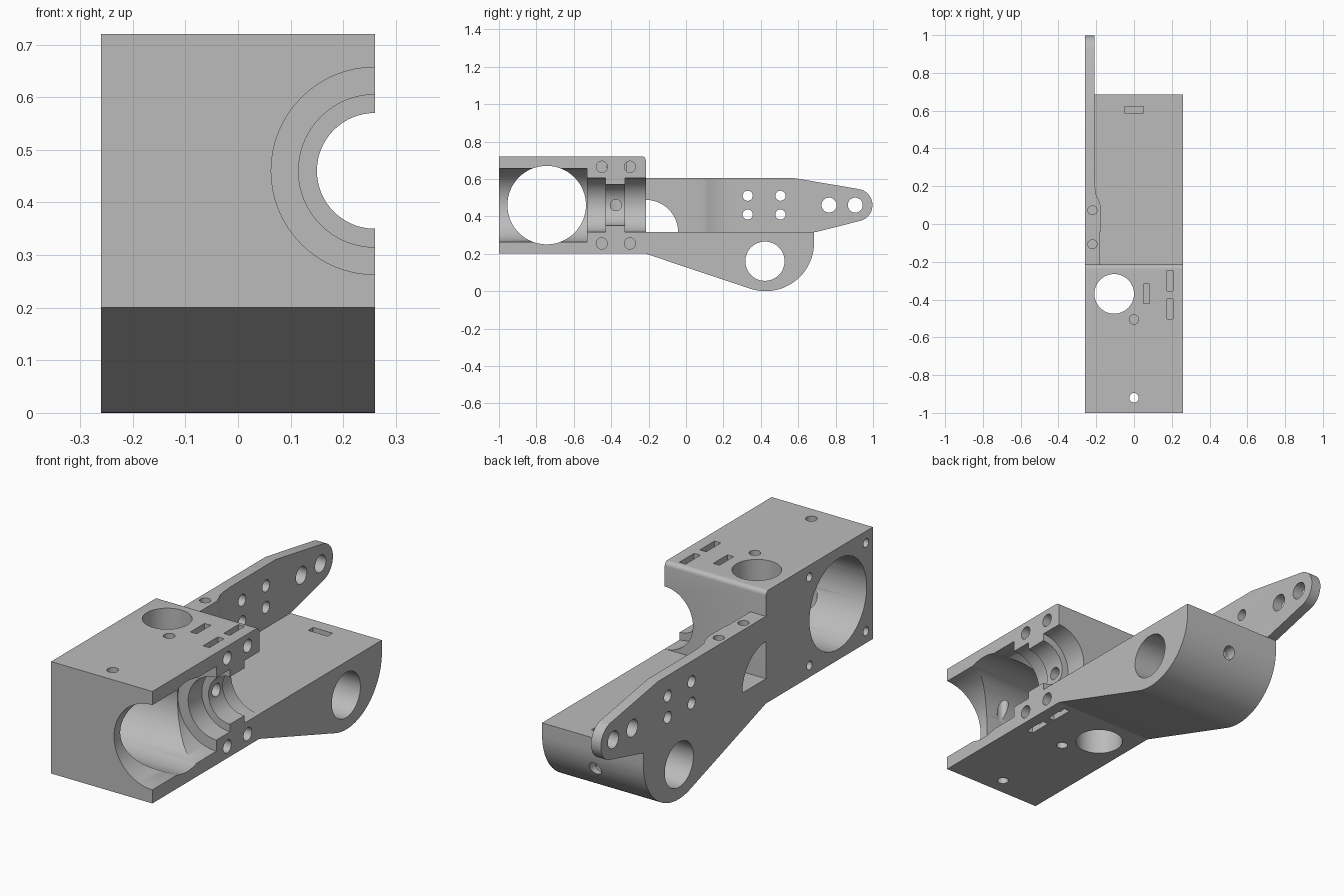
import bpy, bmesh, math
from mathutils import Matrix, Vector

cube = bpy.data.objects.get("Cube")
if cube:
    bpy.data.objects.remove(cube, do_unlink=True)

grey = bpy.data.materials.new("plain grey")
grey.use_nodes = True
colour = (0.5, 0.5, 0.5, 1)
grey.diffuse_color = colour
grey.node_tree.nodes["Principled BSDF"].inputs["Base Color"].default_value = colour

W = 0.26            # half width
AXIS_Z = 0.46       # height of the bore axis
DECK = 0.315        # top of the rear body
STEP = -0.215       # rear face of the housing


def add_object(name, bm):
    bmesh.ops.recalc_face_normals(bm, faces=bm.faces)
    mesh = bpy.data.meshes.new(name)
    bm.to_mesh(mesh)
    bm.free()
    mesh.materials.append(grey)
    obj = bpy.data.objects.new(name, mesh)
    bpy.context.collection.objects.link(obj)
    return obj


def prism(name, outline, offset):
    """Extrude a flat outline of 3D points by an offset."""
    bm = bmesh.new()
    face = bm.faces.new([bm.verts.new(p) for p in outline])
    new = bmesh.ops.extrude_face_region(bm, geom=[face])["geom"]
    verts = [v for v in new if isinstance(v, bmesh.types.BMVert)]
    bmesh.ops.translate(bm, verts=verts, vec=offset)
    return add_object(name, bm)


def block(name, lo, hi):
    (x0, y0, z0), (x1, y1, z1) = lo, hi
    return prism(name, [(x0, y0, z0), (x1, y0, z0), (x1, y1, z0), (x0, y1, z0)],
                 (0, 0, z1 - z0))


def rod(start, end, radius, sides=32):
    start, end = Vector(start), Vector(end)
    axis = end - start
    bm = bmesh.new()
    turn = axis.to_track_quat('Z', 'Y').to_matrix().to_4x4()
    bmesh.ops.create_cone(bm, cap_ends=True, segments=sides, radius1=radius,
                          radius2=radius, depth=axis.length,
                          matrix=Matrix.Translation((start + end) / 2) @ turn)
    return add_object("cutter", bm)


def slot(x, y, dx, dy, z0, z1):
    return block("cutter", (x - dx, y - dy, z0), (x + dx, y + dy, z1))


def arc(cy, cz, r, a0, a1, n):
    angles = [math.radians(a0 + (a1 - a0) * i / n) for i in range(n + 1)]
    return [(cy + r * math.cos(a), cz + r * math.sin(a)) for a in angles]


def cut(target, cutters):
    bpy.context.view_layer.objects.active = target
    for cutter in cutters:
        cutter.hide_render = True
        mod = target.modifiers.new("cut", 'BOOLEAN')
        mod.operation = 'DIFFERENCE'
        mod.solver = 'EXACT'
        mod.object = cutter
        bpy.ops.object.modifier_apply(modifier=mod.name)
        bpy.data.objects.remove(cutter, do_unlink=True)


# Housing with a rounded upper rear edge
profile = [(-1, 0.2), (STEP, 0.2)] + arc(STEP - 0.02, 0.70, 0.02, 0, 90, 5) + [(-1, 0.72)]
housing = prism("housing", [(-W, y, z) for y, z in profile], (2 * W, 0, 0))

# Stepped half bore along the open side
cuts = [rod((W, a, AXIS_Z), (W, b, AXIS_Z), r, 64) for a, b, r in
        [(-1.1, -0.53, 0.197), (-0.6, -0.43, 0.145), (-0.5, -0.25, 0.11), (-0.325, -0.1, 0.145)]]
# Large side opening and its four blind screw holes
cuts.append(rod((-0.4, -0.745, AXIS_Z), (0.4, -0.745, AXIS_Z), 0.21, 64))
for y in (-0.95, -0.535):
    for z in (0.255, 0.665):
        cuts.append(rod((-0.4, y, z), (-0.12, y, z), 0.02, 24))
# Vertical holes
cuts.append(rod((-0.105, -0.37, 0), (-0.105, -0.37, 1), 0.105, 48))
cuts.append(rod((0, -0.92, 0), (0, -0.92, 1), 0.025))
cuts.append(rod((0, -0.505, 0.42), (0, -0.505, 1), 0.025))
cuts.append(rod((0, -0.505, 0.1), (0, -0.505, 0.38), 0.025))
# Cover bolts and nut slots, top and bottom
for y in (-0.45, -0.30):
    for z in (0.665, 0.255):
        cuts.append(rod((0.08, y, z), (0.4, y, z), 0.03))
    cuts.append(slot(0.19, y, 0.016, 0.054, 0.625, 0.8))
    cuts.append(slot(0.19, y, 0.016, 0.054, 0.1, 0.295))
cuts.append(rod((-0.1, -0.375, AXIS_Z), (0.4, -0.375, AXIS_Z), 0.03))
cuts.append(slot(0.067, -0.37, 0.016, 0.052, 0.41, 0.8))
cut(housing, cuts)

# Rear body: sloping belly and rounded tail
profile = [(STEP, DECK), (STEP, 0.2)] + arc(0.425, 0.26, 0.26, -107, 0, 24) + [(0.685, DECK)]
body = prism("rear_body", [(-W, y, z) for y, z in profile], (2 * W, 0, 0))
cut(body, [rod((-0.4, 0.422, 0.16), (0.4, 0.422, 0.16), 0.105, 48),
           rod((0, 0.45, 0.165), (0, 0.8, 0.165), 0.03),
           slot(0, 0.605, 0.05, 0.018, 0.11, 0.4)])

# Side arm plate with a tapered, rounded end
profile = [(STEP, DECK), (0.69, DECK)] + arc(0.91, AXIS_Z, 0.087, -78, 80, 20) \
    + [(0.575, 0.605), (STEP, 0.605)]
arm = prism("side_arm", [(-W, y, z) for y, z in profile], (0.09, 0, 0))
# Trim the inner side: thick root easing to a thin plate
inner = [(-0.175, -0.04), (-0.175, 0.09), (-0.182, 0.115), (-0.2, 0.155), (-0.207, 0.2),
         (-0.21, 0.25), (-0.21, 1.2), (0, 1.2), (0, -0.3), (-0.18, -0.3), (-0.18, -0.04)]
cuts = [prism("cutter", [(x, y, 0.1) for x, y in inner], (0, 0, 0.8))]
# Mounting holes, quarter-round window and blind top holes
for y, z, r in [(0.33, 0.51, 0.027), (0.505, 0.51, 0.027), (0.33, 0.41, 0.027),
                (0.505, 0.41, 0.027), (0.765, AXIS_Z, 0.04), (0.905, AXIS_Z, 0.04)]:
    cuts.append(rod((-0.4, y, z), (0, y, z), r))
cuts.append(rod((-0.4, STEP, DECK), (0, STEP, DECK), 0.173, 64))
for y in (0.073, -0.107):
    cuts.append(rod((-0.22, y, 0.5), (-0.22, y, 0.8), 0.024))
cut(arm, cuts)

# Smooth shading with crisp edges
for obj in (housing, body, arm):
    bpy.ops.object.select_all(action='DESELECT')
    obj.select_set(True)
    bpy.context.view_layer.objects.active = obj
    bpy.ops.object.shade_smooth_by_angle(angle=math.radians(30))
